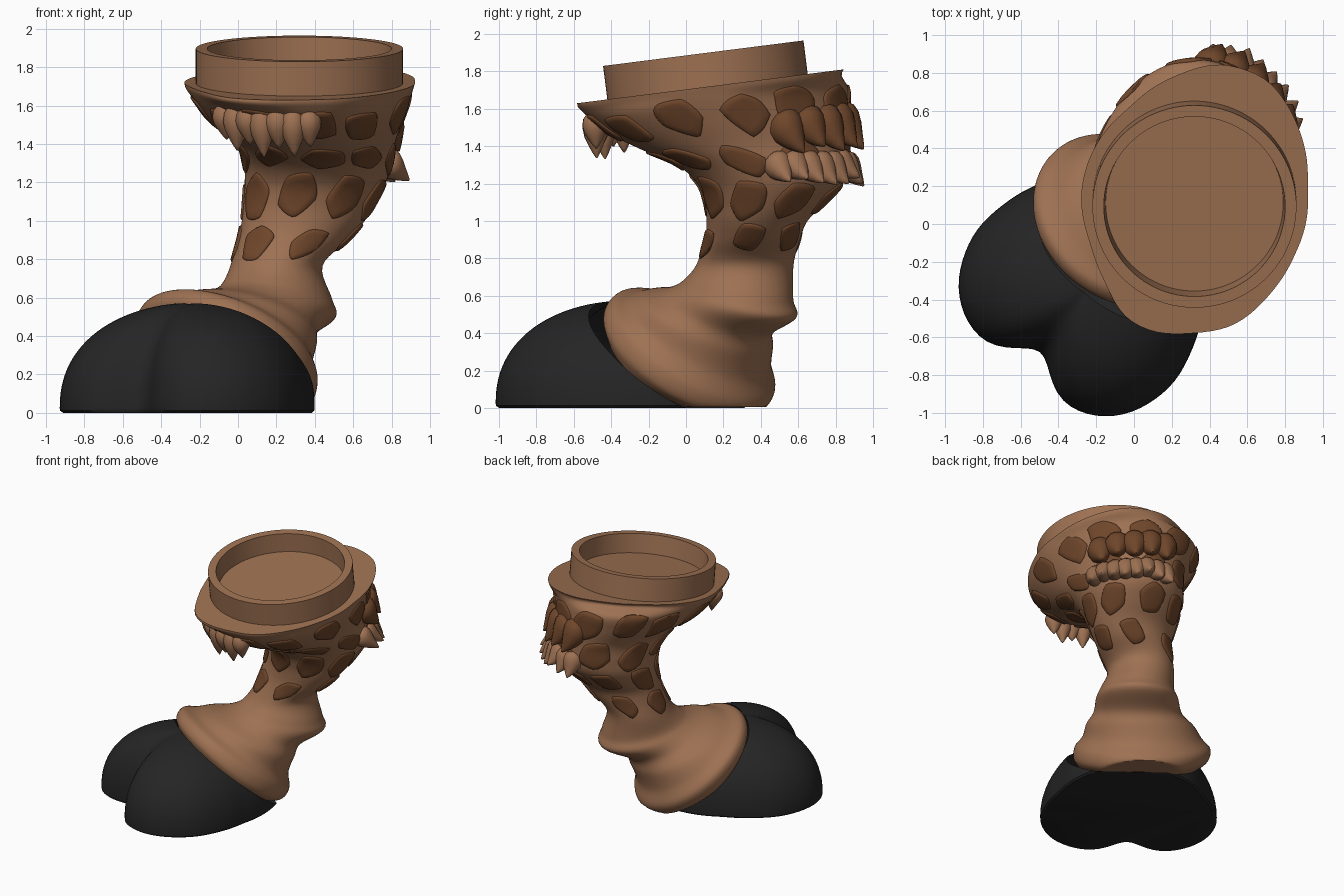
import bpy, bmesh, math, random
from math import sin, cos, pi, radians
from mathutils import Vector, Matrix

if "Cube" in bpy.data.objects:
    bpy.data.objects.remove(bpy.data.objects["Cube"])

random.seed(4)
N = 96
F = Vector((-0.61, -0.79, 0)).normalized()      # toe direction
S = Vector((-F.y, F.x, 0))                      # sideways
Z = Vector((0, 0, 1))
PHI = math.atan2(F.y, F.x)


def material(name, rgb):
    m = bpy.data.materials.new(name)
    m.diffuse_color = (*rgb, 1)
    m.use_nodes = True
    m.node_tree.nodes["Principled BSDF"].inputs["Base Color"].default_value = m.diffuse_color
    return m


SKIN = material("tan_skin", (0.34, 0.165, 0.085))
SPOT = material("brown_spot", (0.16, 0.062, 0.024))
BLACK = material("black_horn", (0.018, 0.018, 0.018))


def finish(bm, name, mat, angle=40):
    bmesh.ops.recalc_face_normals(bm, faces=bm.faces)
    me = bpy.data.meshes.new(name)
    bm.to_mesh(me)
    bm.free()
    me.materials.append(mat)
    ob = bpy.data.objects.new(name, me)
    bpy.context.collection.objects.link(ob)
    bpy.ops.object.select_all(action='DESELECT')
    ob.select_set(True)
    bpy.context.view_layer.objects.active = ob
    bpy.ops.object.shade_smooth_by_angle(angle=radians(angle))
    return ob


def loft(bm, rings, cap_start=True, cap_end=True):
    vs = [[bm.verts.new(p) for p in r] for r in rings]
    n = len(vs[0])
    for a, b in zip(vs, vs[1:]):
        for i in range(n):
            j = (i + 1) % n
            bm.faces.new((a[i], a[j], b[j], b[i]))
    if cap_start:
        bm.faces.new(vs[0][::-1])
    if cap_end:
        bm.faces.new(vs[-1])


def polar(points, smooth):
    """Smoothed periodic radius table from (degrees, radius) pairs."""
    pts = [(points[-1][0] - 360, points[-1][1])] + points + [(points[0][0] + 360, points[0][1])]
    tab = []
    for d in range(360):
        for (a, r), (b, q) in zip(pts, pts[1:]):
            if a <= d < b:
                tab.append(r + (q - r) * (d - a) / (b - a))
                break
    for _ in range(smooth):
        tab = [(tab[i - 3] + tab[i] + tab[(i + 3) % 360]) / 3 for i in range(360)]

    def f(ang):
        d = math.degrees(ang) % 360
        i = int(d) % 360
        return tab[i] + (tab[(i + 1) % 360] - tab[i]) * (d - int(d))
    return f


# Hoof: dome over a two-toed outline, cut behind along the coronet plane
half = [(8, .505), (14, .60), (23, .685), (37, .73), (51, .735), (73, .69),
        (90, .63), (113, .58), (143, .61), (160, .64)]
hoof_r = polar([(0, .475)] + half + [(180, .65)] + [(360 - a, r) for a, r in half[::-1]], 4)


def hoof_ring(k, z):
    c = F * 0.35 + S * 0.02 + Z * z
    return [c + (F * cos(a) + S * sin(a)) * hoof_r(a) * k
            for a in (2 * pi * i / N for i in range(N))]


rings = [hoof_ring(.975, 0), hoof_ring(.998, .012)]
for i in range(29):
    a = i / 28.4 * pi / 2
    rings.append(hoof_ring(cos(a) ** .93, .025 + .55 * sin(a) ** .9))
bm = bmesh.new()
loft(bm, rings)
p0, p1 = F * .45 + Z * .57, F * -.18 + Z * .03
bmesh.ops.bisect_plane(bm, geom=bm.verts[:] + bm.edges[:] + bm.faces[:], plane_co=p0,
                       plane_no=(p1 - p0).cross(S) * (1 if (p1 - p0).cross(S).z > 0 else -1),
                       clear_outer=True)
finish(bm, "hoof", BLACK)

# Leg sections: low ones by front and back point (u, z), half width, side shift
low = [((.40, .46), (-.22, -.04), .44, -.03), ((.435, .575), (-.33, -.05), .50, -.05),
       ((.385, .64), (-.39, .02), .505, -.065), ((.29, .635), (-.385, .15), .445, -.06),
       ((.19, .645), (-.43, .28), .40, -.04), ((.08, .65), (-.48, .38), .33, -.02),
       ((.01, .665), (-.665, .47), .305, -.01), ((-.045, .695), (-.65, .57), .275, -.01)]
# High ones by height, x range, y range and slope
high = [(.765, -.04, .44, .055, .575, 0), (.9, 0, .575, .10, .61, 0), (1.0, .02, .66, .11, .65, 0),
        (1.1, .03, .72, .10, .75, 0), (1.2, .035, .77, .06, .84, 0), (1.3, .03, .80, -.05, .87, 0),
        (1.41, -.01, .82, -.24, .87, .05), (1.53, -.15, .86, -.41, .87, .10),
        (1.63, -.225, .895, -.51, .865, .127)]
rim_r = polar([(6, .60), (33, .66), (59, .735), (80, .72), (97, .655), (126, .585), (152, .59),
               (180, .60), (204, .60), (224, .65), (240, .735), (253, .745), (270, .715),
               (286, .71), (309, .645), (330, .61)], 3)
LAST = len(low) + len(high) + 1


def section(k, a):
    if k < len(low):
        (fu, fz), (bu, bz), w, sh = low[k]
        f, b = F * fu + Z * fz, F * bu + Z * bz
        return (f + b) / 2 + (f - b) / 2 * cos(a) + S * (w * sin(a) + sh)
    k -= len(low)
    w = a + PHI
    if k < len(high):
        z, x0, x1, y0, y1, sl = high[k]
        dy = (y1 - y0) / 2 * sin(w)
        return Vector(((x0 + x1) / 2 + (x1 - x0) / 2 * cos(w), (y0 + y1) / 2 + dy, z + sl * dy))
    r, drop = (rim_r(w) * .985, .03) if k == len(high) else (rim_r(w), 0)
    y = .14 + r * sin(w)
    return Vector((.32 + r * cos(w), y, 1.703 + .127 * y - drop))


def surf(t, a):
    t = max(0, min(LAST, t))
    i = min(int(t), LAST - 1)
    s = t - i
    p = [section(max(0, min(LAST, i + d)), a) for d in (-1, 0, 1, 2)]
    q = p[1] + .5 * s * (p[2] - p[0] + s * (2 * p[0] - 5 * p[1] + 4 * p[2] - p[3]
                         + s * (3 * (p[1] - p[2]) + p[3] - p[0])))
    q.z = max(q.z, .004)
    return q


def frame(t, a):
    dt = (surf(t + .05, a) - surf(t - .05, a)) / .1
    da = (surf(t, a + .02) - surf(t, a - .02)) / .04
    return dt.length, da.length, da.cross(dt).normalized()


bm = bmesh.new()
loft(bm, [[surf(k / 6, 2 * pi * i / N) for i in range(N)] for k in range(LAST * 6 + 1)])
finish(bm, "leg", SKIN)

# Raised coat spots laid on the leg surface in staggered rows
bm = bmesh.new()
for row, (t0, count, w, h) in enumerate([(9.1, 6, .085, .10), (11.2, 8, .098, .12),
                                         (13.25, 9, .115, .115), (15.4, 12, .12, .125)]):
    for c in range(count):
        a0 = 2 * pi * (c + .5 * (row % 2) + random.uniform(-.08, .08)) / count
        t = t0 + random.uniform(-.2, .2)
        lt, la, _ = frame(t, a0)
        sides, turn = random.choice((4, 5, 5)), random.uniform(0, 2)
        rings = []
        for k, off in ((1, -.012), (.99, .003), (.92, .010), (.65, .011), (.3, .011)):
            ring = []
            for i in range(28):
                g = 2 * pi * i / 28
                m = (g + turn) % (2 * pi / sides) - pi / sides
                r = k * (.55 * cos(pi / sides) / cos(m) * 1.2 + .45)
                tt = min(t + r * h * sin(g) / lt, 16.8)
                aa = a0 + r * w * cos(g) / la
                ring.append(surf(tt, aa) + frame(tt, aa)[2] * off)
            rings.append(ring)
        loft(bm, rings, cap_start=False)
finish(bm, "coat_spots", SPOT, 60)


# Fur tufts: tapered drops from a root to a tip
def tuft(bm, root, tip, r):
    d = tip - root
    rot = d.to_track_quat('Z', 'Y').to_matrix()
    bend = Vector((d.x, d.y, 0)) * -.15
    rings = []
    for s, k in ((-.1, .5), (.1, .9), (.3, 1), (.5, .88), (.7, .6), (.88, .3), (1, .06)):
        c = root + d * s + bend * sin(pi * s)
        rings.append([c + rot @ Vector((cos(g), sin(g), 0)) * r * k
                      for g in (2 * pi * i / 14 for i in range(14))])
    loft(bm, rings)


bm = bmesh.new()
for i in range(7):
    root = surf(16.2, radians(224 + i * 8) - PHI) + Vector((.015, .035, .01))
    tuft(bm, root, root + Vector((.01, .01, -(.17, .22, .18, .24, .19, .23, .18)[i])), .068)
finish(bm, "front_fringe", SKIN, 60)


def back_row(name, mat, count, span, t_root, t_tip, out, r, sink):
    bm = bmesh.new()
    for i in range(count):
        a = radians(span[0] + (span[1] - span[0]) * i / (count - 1)) - PHI
        n = frame(t_tip, a)[2]
        n.z = 0
        root = surf(t_root, a) - n * sink
        tuft(bm, root, surf(t_tip + random.uniform(-.3, .3), a) + n * out, r)
    finish(bm, name, mat, 60)


back_row("back_fringe_lower", SKIN, 8, (12, 88), 13.3, 12.1, .135, .078, .035)
back_row("back_fringe_upper", SPOT, 5, (28, 84), 15.0, 13.5, .08, .10, .05)

# Round socket collar on the tilted top
bm = bmesh.new()
prof = [(.54, -.03), (.54, .18), (.48, .18), (.47, .03), (.02, .03)]
loft(bm, [[Vector((r * cos(g), r * sin(g), z)) for g in (2 * pi * i / N for i in range(N))]
          for r, z in prof])
bm.transform(Matrix.Translation((.32, .115, 1.718)) @ Matrix.Rotation(math.atan(.127), 4, 'X'))
finish(bm, "socket_collar", SKIN, 30)
